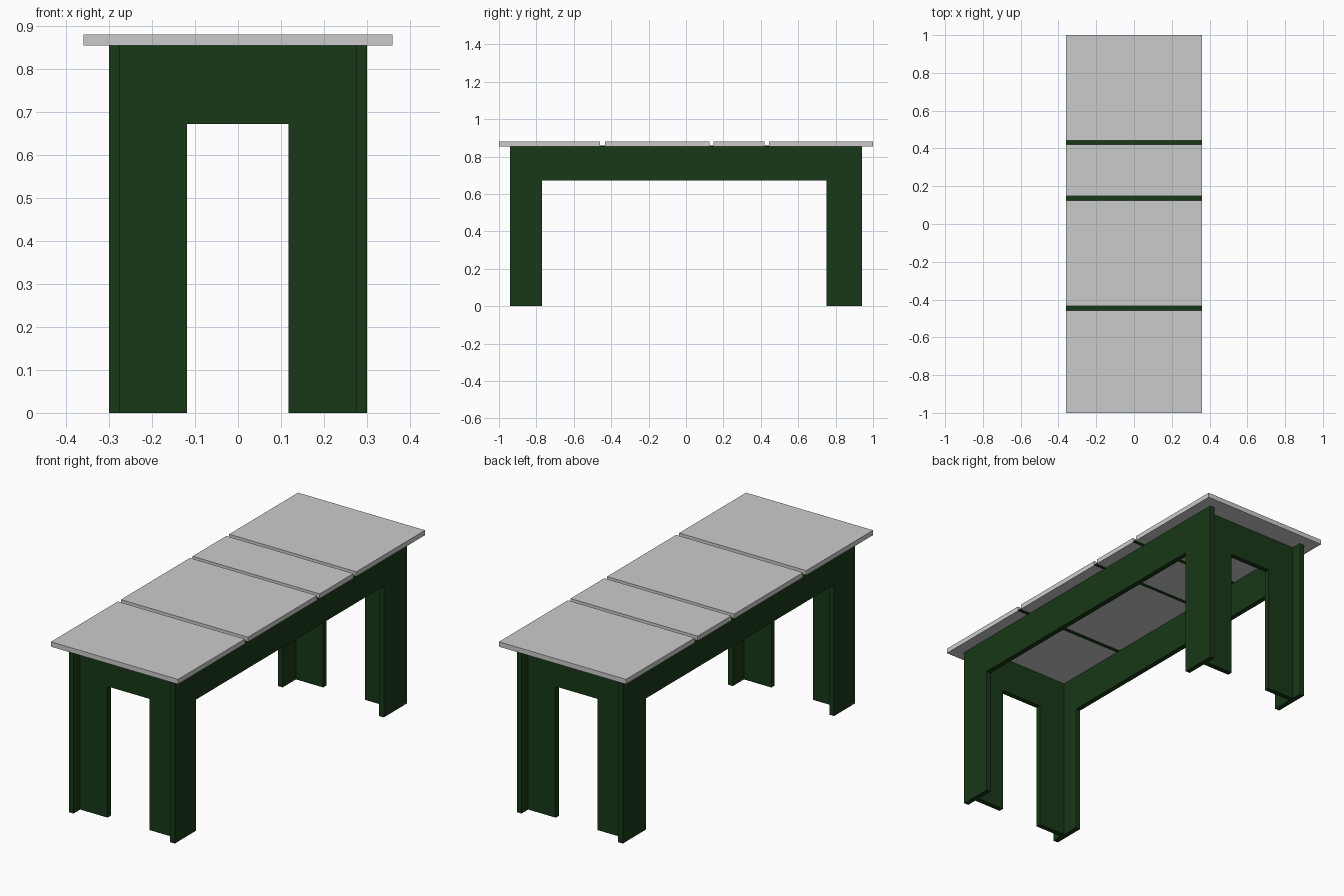
import bpy, bmesh
from mathutils import Vector

if "Cube" in bpy.data.objects:
    bpy.data.objects.remove(bpy.data.objects["Cube"])

green = bpy.data.materials.new("dark_green")
green.diffuse_color = (0.009, 0.04, 0.009, 1)
green.use_nodes = True
green.node_tree.nodes["Principled BSDF"].inputs["Base Color"].default_value = green.diffuse_color


def slab(name, profile, axis, a, b, mat=None):
    """Extrude a 2D profile from a to b along the axis (0 = x, 1 = y, 2 = z)."""
    bm = bmesh.new()
    verts = []
    for p in profile:
        co = list(p)
        co.insert(axis, a)
        verts.append(bm.verts.new(co))
    face = bm.faces.new(verts)
    ext = bmesh.ops.extrude_face_region(bm, geom=[face])
    move = Vector((0, 0, 0))
    move[axis] = b - a
    bmesh.ops.translate(bm, vec=move, verts=[g for g in ext["geom"] if isinstance(g, bmesh.types.BMVert)])
    bmesh.ops.recalc_face_normals(bm, faces=bm.faces)
    me = bpy.data.meshes.new(name)
    bm.to_mesh(me)
    bm.free()
    ob = bpy.data.objects.new(name, me)
    bpy.context.collection.objects.link(ob)
    if mat:
        me.materials.append(mat)
    return ob


def arch(o0, i0, i1, o1):
    """Outline of a panel with two legs and a rectangular opening."""
    return [(o0, 0), (i0, 0), (i0, RAIL), (i1, RAIL), (i1, 0), (o1, 0), (o1, TOP), (o0, TOP)]


def rect(x0, x1, y0, y1):
    return [(x0, y0), (x1, y0), (x1, y1), (x0, y1)]


RAIL, TOP, HEIGHT = 0.672, 0.855, 0.88
HALF, THICK, OVER = 0.30, 0.026, 0.36

# Long side panels, each with two legs
for side, s in (("left", -1), ("right", 1)):
    slab(side + "_side_panel", arch(-0.94, -0.77, 0.752, 0.94), 0, s * (HALF - THICK), s * HALF, green)

# End panels, set in between the side panels
inner = HALF - THICK
for end, s in (("front", -1), ("back", 1)):
    slab(end + "_end_panel", arch(-inner, -0.119, 0.118, inner), 1, s * 0.86, s * 0.886, green)

# Table top boards
boards = [(-1, -0.459), (-0.434, 0.125), (0.147, 0.42), (0.443, 1)]
for i, (y0, y1) in enumerate(boards):
    slab(f"top_board_{i + 1}", rect(-OVER, OVER, y0, y1), 2, TOP, HEIGHT)

# Thin strips closing the gaps between boards
for i in range(3):
    slab(f"gap_strip_{i + 1}", rect(-OVER, OVER, boards[i][1], boards[i + 1][0]), 2, TOP, TOP + 0.003, green)
